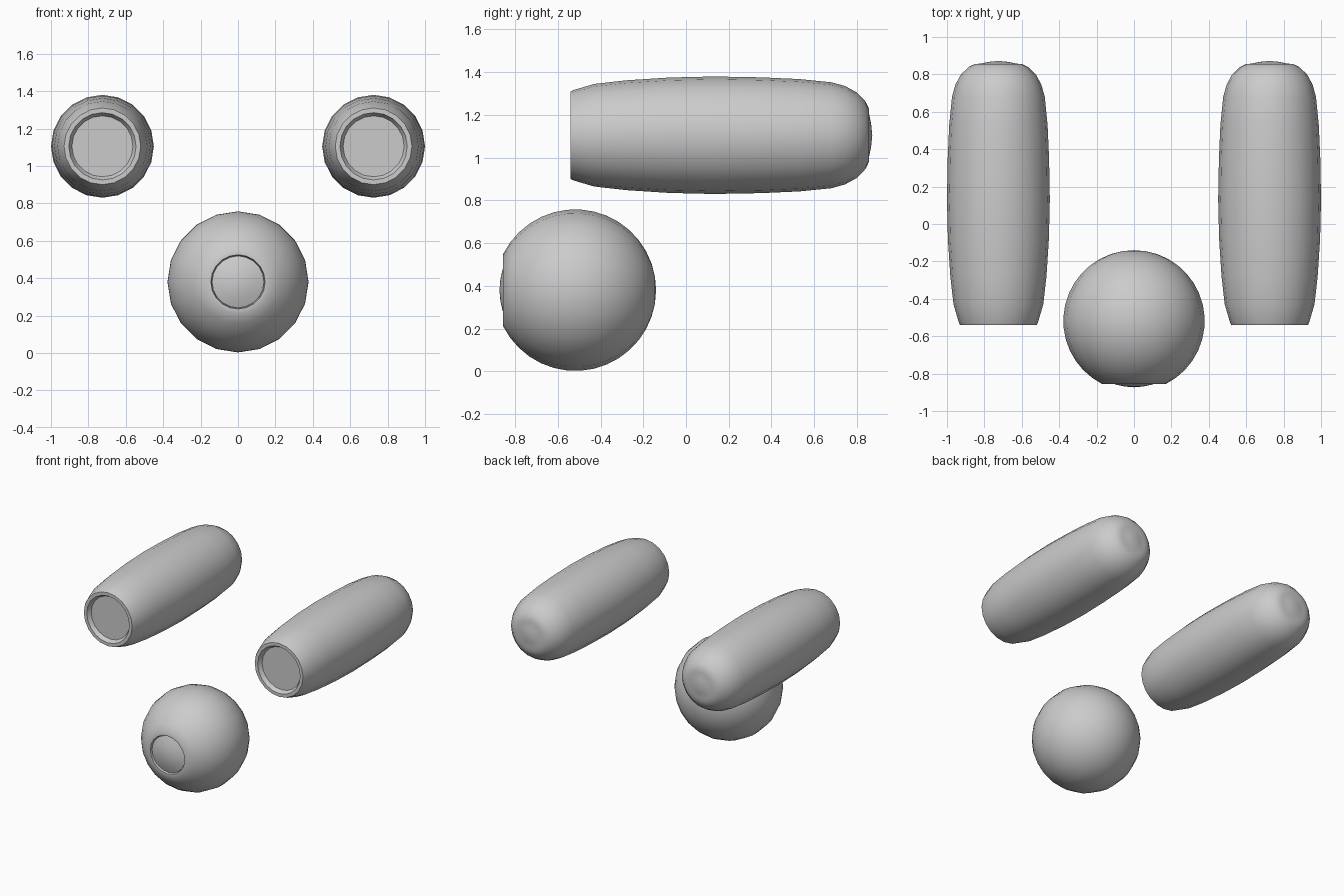
import bpy, bmesh, math

if "Cube" in bpy.data.objects:
    bpy.data.objects.remove(bpy.data.objects["Cube"])

SIDES = 20


def lathe(name, profile, centre):
    """Revolve (y, radius) points around a y-parallel axis through centre."""
    bm = bmesh.new()
    rings = []
    for y, r in profile:
        if r == 0:
            rings.append([bm.verts.new((0, y, 0))])
        else:
            rings.append([bm.verts.new((r * math.sin(math.tau * i / SIDES), y,
                                        r * math.cos(math.tau * i / SIDES)))
                          for i in range(SIDES)])
    for a, b in zip(rings, rings[1:]):
        for i in range(SIDES):
            j = (i + 1) % SIDES
            if len(a) == 1:
                bm.faces.new((a[0], b[i], b[j]))
            elif len(b) == 1:
                bm.faces.new((a[i], b[0], a[j]))
            else:
                bm.faces.new((a[i], b[i], b[j], a[j]))
    bmesh.ops.recalc_face_normals(bm, faces=bm.faces)
    mesh = bpy.data.meshes.new(name)
    bm.to_mesh(mesh)
    bm.free()
    obj = bpy.data.objects.new(name, mesh)
    bpy.context.collection.objects.link(obj)
    obj.location = centre
    bpy.ops.object.select_all(action='DESELECT')
    obj.select_set(True)
    bpy.context.view_layer.objects.active = obj
    bpy.ops.object.shade_smooth_by_angle(angle=math.radians(32))
    return obj


# Side pods: recessed front disc, bulging barrel, rounded tail with a shallow tip
pod_profile = [
    (-0.51, 0), (-0.51, 0.163), (-0.53, 0.175), (-0.54, 0.18), (-0.54, 0.205),
    (-0.525, 0.212), (-0.43, 0.24), (-0.28, 0.257), (-0.08, 0.27), (0.13, 0.275),
    (0.35, 0.271), (0.53, 0.263), (0.68, 0.248), (0.745, 0.23), (0.80, 0.2),
    (0.84, 0.158), (0.856, 0.125), (0.857, 0.10), (0.867, 0.05), (0.872, 0),
]
for side, x in (("left", -0.725), ("right", 0.725)):
    lathe(f"{side}_pod", pod_profile, (x, 0, 1.105))

# Ball: truncated at the front, with a ring and a domed lens in a groove
R = 0.378
start = math.asin(0.17 / R)
front = -R * math.cos(start)
ball_profile = [(front + 0.025, 0), (front + 0.025, 0.14), (front, 0.145)]
steps = 16
for k in range(steps):
    a = start + (math.pi - start) * k / steps
    ball_profile.append((-R * math.cos(a), R * math.sin(a)))
ball_profile.append((R, 0))
lathe("ball", ball_profile, (0, -0.518, 0.38))

lens_profile = [(-0.873, 0), (-0.869, 0.05), (-0.859, 0.095), (-0.843, 0.139), (-0.825, 0.139), (-0.825, 0)]
lathe("ball_lens", lens_profile, (0, 0, 0.38))
